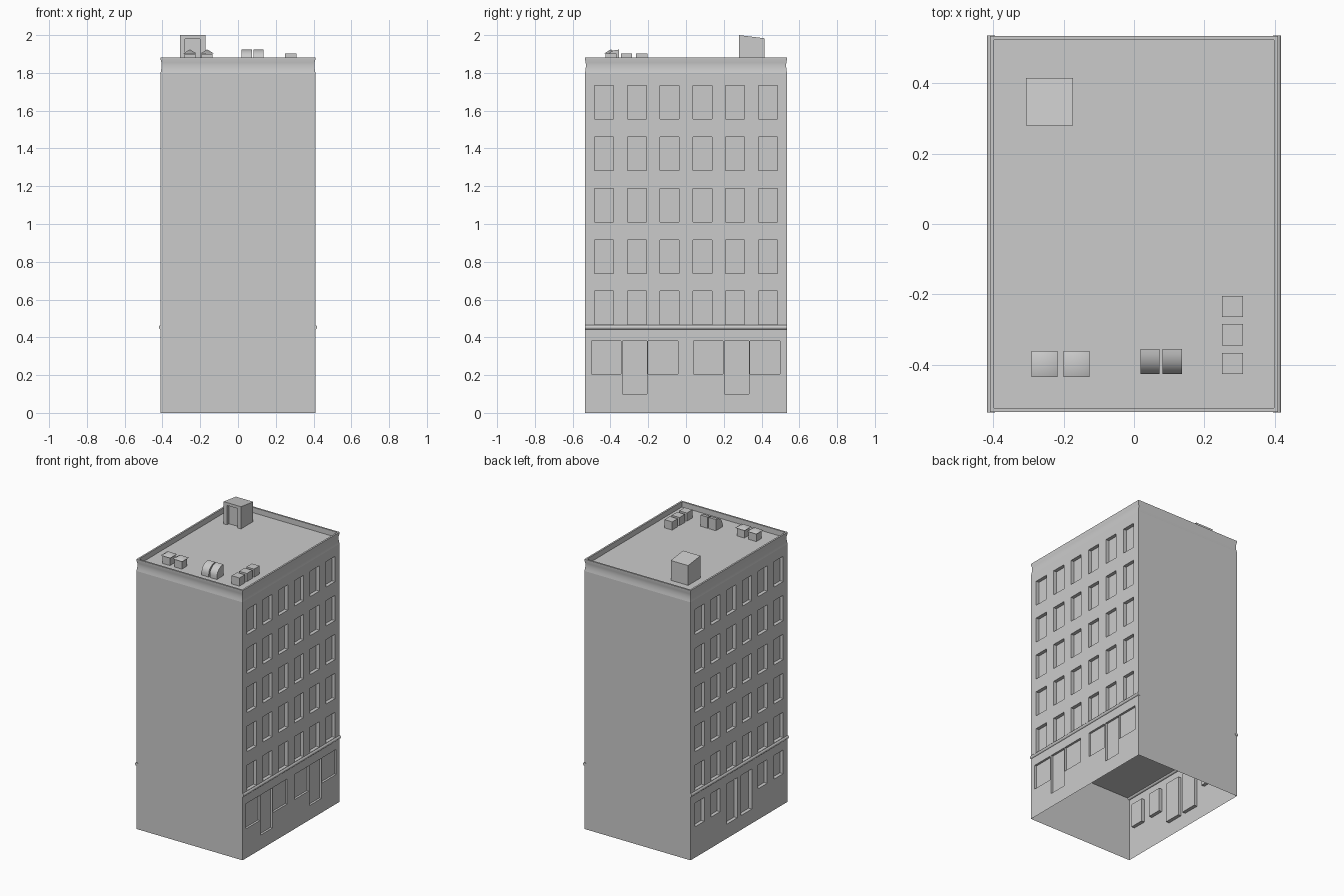
import bpy, bmesh, math
from mathutils import Vector

if "Cube" in bpy.data.objects:
    bpy.data.objects.remove(bpy.data.objects["Cube"])

HX, HY = 0.41, 0.535          # half width and depth
FLOOR, WALL, TOP, ROOF = 0.453, 1.80, 1.882, 1.845


def finish(name, bm, smooth=None):
    me = bpy.data.meshes.new(name)
    bm.to_mesh(me)
    bm.free()
    ob = bpy.data.objects.new(name, me)
    bpy.context.collection.objects.link(ob)
    if smooth:
        bpy.ops.object.select_all(action='DESELECT')
        ob.select_set(True)
        bpy.context.view_layer.objects.active = ob
        bpy.ops.object.shade_smooth_by_angle(angle=math.radians(smooth))
    return ob


def quad(bm, pts, normal):
    f = bm.faces.new([bm.verts.new(p) for p in pts])
    f.normal_update()
    if f.normal.dot(Vector(normal)) < 0:
        f.normal_flip()


def pierced_wall(bm, u0, u1, z0, z1, holes, depth, place, normal):
    """Wall sheet in (u, z) with recessed panels; place(u, z, d) gives the 3D point."""
    us = sorted({u0, u1} | {v for h in holes for v in h[:2]})
    zs = sorted({z0, z1} | {v for h in holes for v in h[2:]})
    for a, b in zip(us, us[1:]):
        for c, d in zip(zs, zs[1:]):
            mu, mz = (a + b) / 2, (c + d) / 2
            if not any(h[0] < mu < h[1] and h[2] < mz < h[3] for h in holes):
                quad(bm, [place(a, c, 0), place(b, c, 0), place(b, d, 0), place(a, d, 0)], normal)
    for a, b, c, d in holes:
        rim = [(a, c), (b, c), (b, d), (a, d)]
        quad(bm, [place(*p, depth) for p in rim], normal)
        mid = Vector(place((a + b) / 2, (c + d) / 2, depth / 2))
        for p, q in zip(rim, rim[1:] + rim[:1]):
            pts = [place(*p, 0), place(*q, 0), place(*q, depth), place(*p, depth)]
            centre = sum((Vector(v) for v in pts), Vector()) / 4
            quad(bm, pts, mid - centre)


def side(s):
    return lambda u, z, d: (s * (HX - d), u, z)


def end_walls(bm, z0, z1):
    for s in (-1, 1):
        quad(bm, [(-HX, s * HY, z0), (HX, s * HY, z0), (HX, s * HY, z1), (-HX, s * HY, z1)], (0, s, 0))


# ground floor: shops on the right side, windows and twin doors on the left
cols = [-0.434, -0.26, -0.087, 0.087, 0.26, 0.434]
shops = []
for o in (0, 0.54):
    shops += [(-0.5 + o, -0.345 + o, 0.205, 0.38), (-0.335 + o, -0.207 + o, 0.1, 0.38),
              (-0.202 + o, -0.043 + o, 0.205, 0.38)]
rear = [(c - 0.05, c + 0.05, 0.215, 0.38) for c in cols if abs(c) > 0.2]
rear += [(c - 0.06, c + 0.06, 0.1, 0.38) for c in (-0.08, 0.08)]
bm = bmesh.new()
pierced_wall(bm, -HY, HY, 0, FLOOR, shops, 0.015, side(1), (1, 0, 0))
pierced_wall(bm, -HY, HY, 0, FLOOR, rear, 0.024, side(-1), (-1, 0, 0))
end_walls(bm, 0, FLOOR)
quad(bm, [(-HX, -HY, FLOOR), (HX, -HY, FLOOR), (HX, HY, FLOOR), (-HX, HY, FLOOR)], (0, 0, -1))
finish("ground_floor", bm)

# upper storeys: five rows of six windows on both long sides
windows = [(c - 0.051, c + 0.051, 0.467 + 0.272 * r, 0.644 + 0.272 * r) for c in cols for r in range(5)]
bm = bmesh.new()
for s in (-1, 1):
    pierced_wall(bm, -HY, HY, FLOOR, WALL, windows, 0.024, side(s), (s, 0, 0))
end_walls(bm, FLOOR, WALL)
finish("upper_storeys", bm)

# cornice, parapet and roof deck: rectangular rings joined in sequence
bm = bmesh.new()
rings = []
for inset, z in [(0, WALL), (0.003, 1.815), (0.005, 1.835), (0.004, 1.855), (0, 1.872),
                 (0, TOP), (0.012, TOP), (0.012, ROOF)]:
    x, y = HX - inset, HY - inset
    rings.append([bm.verts.new((a * x, b * y, z)) for a, b in ((-1, -1), (1, -1), (1, 1), (-1, 1))])
for lo, hi in zip(rings, rings[1:]):
    for i in range(4):
        j = (i + 1) % 4
        bm.faces.new((lo[i], lo[j], hi[j], hi[i]))
bm.faces.new(rings[-1])
finish("roof_parapet", bm, 30)

# string course moulding above the ground floor
for s, name in ((-1, "moulding_left"), (1, "moulding_right")):
    bpy.ops.mesh.primitive_cylinder_add(vertices=10, radius=0.012, depth=2 * HY + 0.002,
                                        location=(s * 0.407, 0, FLOOR), rotation=(math.pi / 2, 0, 0))
    bpy.context.object.name = name
    bpy.ops.object.shade_smooth_by_angle(angle=math.radians(40))


def prism(name, x0, x1, profile, smooth=None):
    """Extrude a (y, z) profile along x."""
    bm = bmesh.new()
    f = bm.faces.new([bm.verts.new((x0, y, z)) for y, z in profile])
    ext = bmesh.ops.extrude_face_region(bm, geom=[f])
    moved = [v for v in ext["geom"] if isinstance(v, bmesh.types.BMVert)]
    bmesh.ops.translate(bm, verts=moved, vec=(x1 - x0, 0, 0))
    bmesh.ops.recalc_face_normals(bm, faces=bm.faces)
    return finish(name, bm, smooth)


# stair house with sloping roof and recessed door
X0, X1, Y0, Y1 = -0.307, -0.173, 0.28, 0.415
bm = bmesh.new()
pierced_wall(bm, X0, X1, ROOF, 2.0, [(-0.28, -0.2, ROOF, 1.98)], 0.02,
             lambda u, z, d: (u, Y0 + d, z), (0, -1, 0))
for x, n in ((X0, -1), (X1, 1)):
    quad(bm, [(x, Y0, ROOF), (x, Y1, ROOF), (x, Y1, 1.983), (x, Y0, 2.0)], (n, 0, 0))
quad(bm, [(X0, Y1, ROOF), (X1, Y1, ROOF), (X1, Y1, 1.983), (X0, Y1, 1.983)], (0, 1, 0))
quad(bm, [(X0, Y0, 2), (X1, Y0, 2), (X1, Y1, 1.983), (X0, Y1, 1.983)], (0, 0, 1))
finish("stair_house", bm)

# box vents
for i, y in enumerate((-0.397, -0.315, -0.235)):
    prism(f"box_vent_{i + 1}", 0.25, 0.31,
          [(y - 0.03, ROOF), (y + 0.03, ROOF), (y + 0.03, 1.902), (y - 0.03, 1.902)])

# round-fronted hood vents
arc = [(-0.355 - 0.072 * math.sin(t), ROOF + 0.02 + 0.058 * math.cos(t))
       for t in [math.pi / 2 * k / 8 for k in range(9)]]
for i, x in enumerate((0.018, 0.081)):
    prism(f"hood_vent_{i + 1}", x, x + 0.055, arc + [(-0.427, ROOF), (-0.355, ROOF)], 40)

# capped vents: short shaft under a low pyramid
for i, x in enumerate((-0.255, -0.163)):
    y = -0.398
    prism(f"vent_shaft_{i + 1}", x - 0.029, x + 0.029,
          [(y - 0.029, ROOF), (y + 0.029, ROOF), (y + 0.029, 1.9), (y - 0.029, 1.9)])
    bm = bmesh.new()
    base = [bm.verts.new((x + a * 0.037, y + b * 0.037, 1.902))
            for a, b in ((-1, -1), (1, -1), (1, 1), (-1, 1))]
    tip = bm.verts.new((x, y, 1.924))
    bm.faces.new(base[::-1])
    for k in range(4):
        bm.faces.new((base[k], base[(k + 1) % 4], tip))
    finish(f"vent_cap_{i + 1}", bm, 50)
